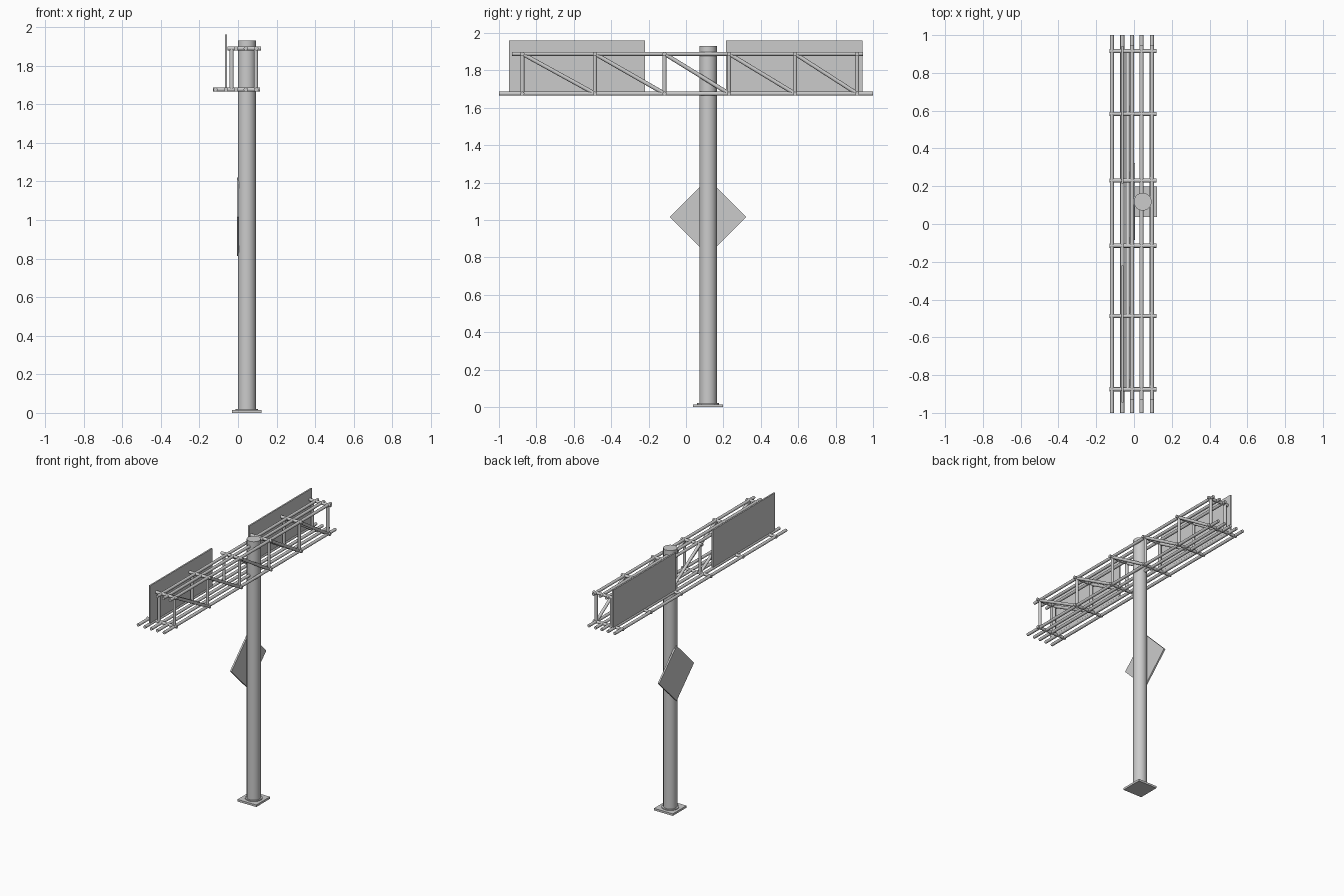
import bpy
import math
from mathutils import Vector

if "Cube" in bpy.data.objects:
    bpy.data.objects.remove(bpy.data.objects["Cube"])

POLE_X, POLE_Y = 0.046, 0.118
R = 0.0108                                   # truss tube radius
Z_LOW, Z_TOP = 1.676, 1.889
LOW_X = [-0.117, -0.062, -0.01, 0.04, 0.095]  # lower rails
TOP_X = [-0.01, 0.04, 0.095]                 # upper rails
BAYS = [-0.875, -0.487, -0.115, 0.23, 0.583, 0.915]


def tube(name, a, b, r=R, sides=16):
    a, b = Vector(a), Vector(b)
    d = b - a
    bpy.ops.mesh.primitive_cylinder_add(vertices=sides, radius=r, depth=d.length,
                                        location=(a + b) / 2)
    ob = bpy.context.object
    ob.name = name
    ob.rotation_euler = d.to_track_quat('Z', 'Y').to_euler()
    bpy.ops.object.shade_smooth_by_angle(angle=math.radians(40))
    return ob


def box(name, lo, hi):
    lo, hi = Vector(lo), Vector(hi)
    bpy.ops.mesh.primitive_cube_add(size=1, location=(lo + hi) / 2)
    ob = bpy.context.object
    ob.name = name
    ob.scale = hi - lo
    return ob


# Pole with base plate and foot collar
tube("pole", (POLE_X, POLE_Y, 0.01), (POLE_X, POLE_Y, 1.93), 0.047, 32)
box("base_plate", (POLE_X - 0.077, POLE_Y - 0.08, 0), (POLE_X + 0.077, POLE_Y + 0.08, 0.015))
tube("pole_collar", (POLE_X, POLE_Y, 0.01), (POLE_X, POLE_Y, 0.021), 0.058, 32)

# Long rails
for x in LOW_X:
    tube("lower_rail", (x, -1, Z_LOW), (x, 1, Z_LOW))
for x in TOP_X:
    tube("upper_rail", (x, -0.93, Z_TOP), (x, 0.947, Z_TOP))

# Cross bars and uprights at each bay
for y in BAYS:
    tube("lower_cross_bar", (-0.13, y, Z_LOW), (0.115, y, Z_LOW))
    tube("upper_cross_bar", (-0.055, y, Z_TOP), (0.118, y, Z_TOP))
    for x in (-0.033, 0.093):
        tube("upright", (x, y, Z_LOW), (x, y, Z_TOP))

# Diagonal braces on both truss sides
for y0, y1 in zip(BAYS, BAYS[1:]):
    for x in (-0.033, 0.093):
        tube("diagonal_brace", (x, y0, Z_TOP), (x, y1, Z_LOW))

# Two rectangular sign panels
for y0, y1 in ((-0.945, -0.219), (0.215, 0.943)):
    box("sign_panel", (-0.067, y0, 1.675), (-0.056, y1, 1.961))

# Diamond warning panel on the pole
h = 0.204 / math.sqrt(2)
diamond = box("diamond_panel", (-0.006, POLE_Y - h, 1.016 - h), (0.006, POLE_Y + h, 1.016 + h))
diamond.rotation_euler.x = math.radians(45)
